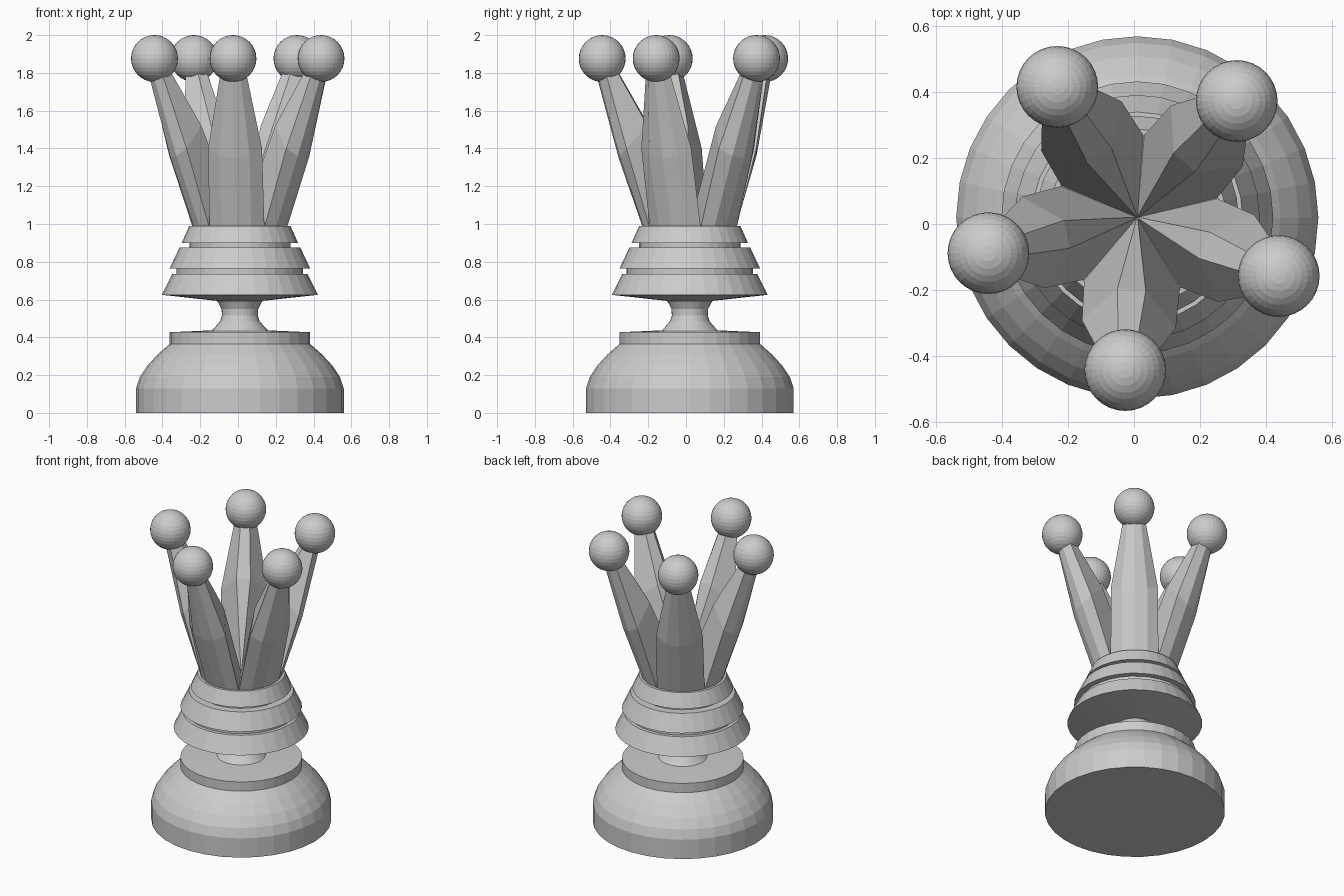
import bpy, bmesh
from math import sin, cos, pi, radians

if "Cube" in bpy.data.objects:
    bpy.data.objects.remove(bpy.data.objects["Cube"])

CX, CY = 0.01, 0.02  # axis of the turned body


def make_object(name, bm):
    bmesh.ops.recalc_face_normals(bm, faces=bm.faces)
    mesh = bpy.data.meshes.new(name)
    bm.to_mesh(mesh)
    bm.free()
    obj = bpy.data.objects.new(name, mesh)
    bpy.context.collection.objects.link(obj)
    return obj


def loft(bm, rings):
    """Bridge closed rings of points and cap both ends."""
    vs = [[bm.verts.new(p) for p in ring] for ring in rings]
    n = len(vs[0])
    for a, b in zip(vs, vs[1:]):
        for i in range(n):
            j = (i + 1) % n
            bm.faces.new((a[i], a[j], b[j], b[i]))
    bm.faces.new(vs[0][::-1])
    bm.faces.new(vs[-1])


def turned(name, profile, sides=32):
    bm = bmesh.new()
    loft(bm, [[(CX + r * cos(2 * pi * i / sides), CY + r * sin(2 * pi * i / sides), z)
               for i in range(sides)] for r, z in profile])
    return make_object(name, bm)


# Domed foot with raised disc
turned("foot", [(.55, 0), (.55, .13), (.53, .19), (.49, .25), (.435, .31),
                (.372, .365), (.372, .427), (.15, .437)])
# Narrow waist
turned("waist", [(.15, .435), (.135, .45), (.105, .485), (.095, .515),
                 (.097, .55), (.115, .585), (.125, .6)])
# Three stepped tiers separated by grooves
turned("tiers", [(.12, .593), (.413, .625), (.358, .735), (.335, .735), (.335, .765),
                 (.372, .765), (.32, .875), (.268, .875), (.268, .9),
                 (.308, .9), (.268, .99)])


def section(inner, corner, shoulder, outer):
    """Mirror half a petal section, each point being (outward, sideways, height)."""
    half = [inner, corner, shoulder]
    return half + [outer] + [(u, -v, z) for u, v, z in reversed(half)]


petal = [
    section((0, .001, .988), (.203, .146, .988), (.24, .078, .988), (.252, 0, .988)),
    section((.22, .043, 1.52), (.325, .143, 1.40), (.365, .08, 1.36), (.378, 0, 1.35)),
    section((.385, .028, 1.81), (.435, .072, 1.78), (.475, .042, 1.765), (.488, 0, 1.76)),
]

# Crown: five leaning petals, each tipped with a ball
for k in range(5):
    a = radians(49.5 + 72 * k)
    bm = bmesh.new()
    loft(bm, [[(CX + u * cos(a) - v * sin(a), CY + u * sin(a) + v * cos(a), z)
               for u, v, z in ring] for ring in petal])
    make_object(f"crown_petal_{k + 1}", bm)

    bm = bmesh.new()
    bmesh.ops.create_uvsphere(bm, u_segments=32, v_segments=16, radius=.124)
    bmesh.ops.translate(bm, verts=bm.verts,
                        vec=(CX + .465 * cos(a), CY + .465 * sin(a), 1.876))
    make_object(f"crown_ball_{k + 1}", bm)
